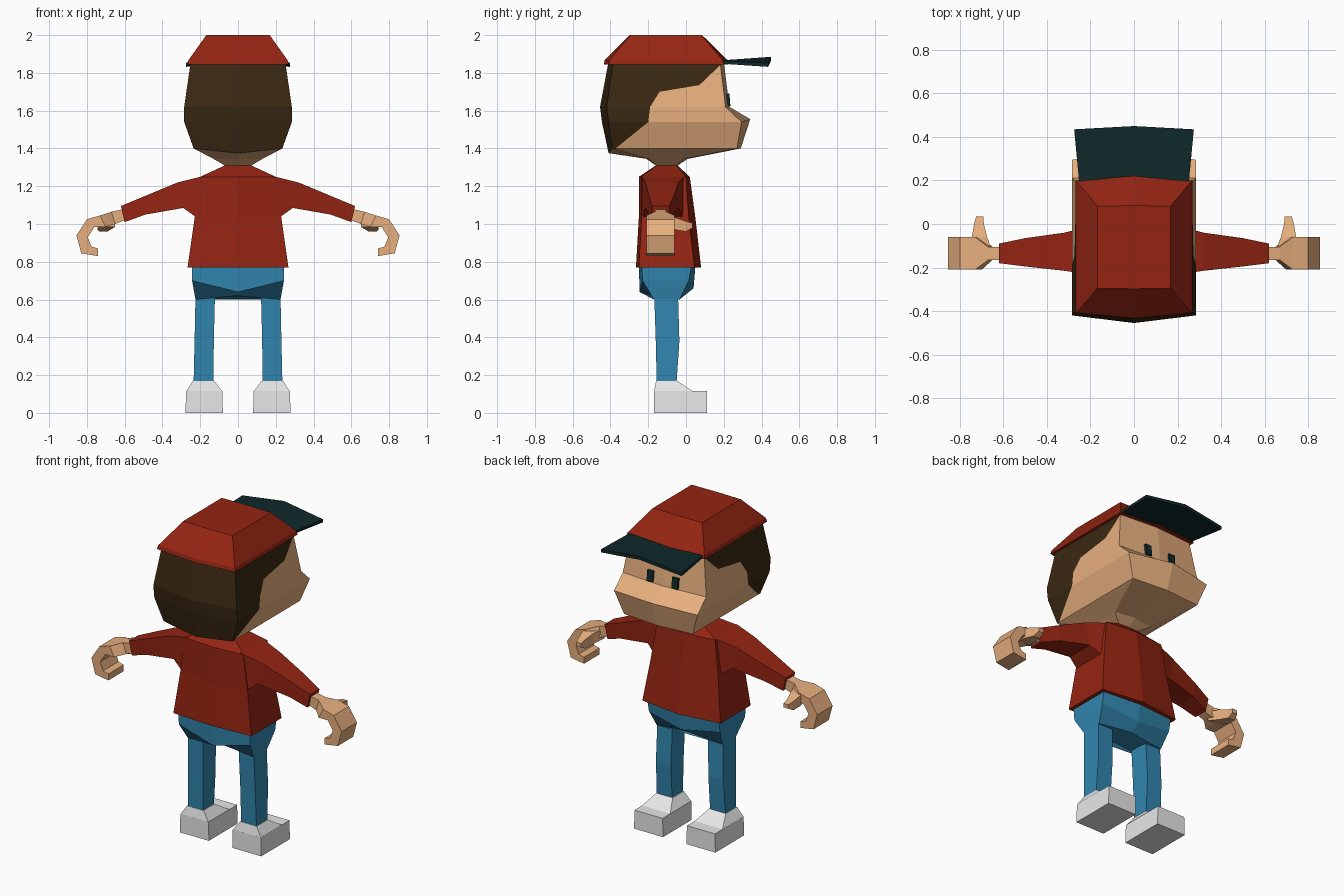
import bpy
import bmesh
from mathutils import Vector

cube = bpy.data.objects.get("Cube")
if cube:
    bpy.data.objects.remove(cube, do_unlink=True)


def material(name, rgb):
    mat = bpy.data.materials.new(name)
    mat.use_nodes = True
    colour = (*rgb, 1.0)
    mat.diffuse_color = colour
    shader = mat.node_tree.nodes["Principled BSDF"]
    shader.inputs["Base Color"].default_value = colour
    shader.inputs["Roughness"].default_value = 0.9
    return mat


RED = material("red cloth", (0.30, 0.018, 0.006))
SKIN = material("skin", (0.80, 0.43, 0.21))
HAIR = material("brown hair", (0.042, 0.021, 0.006))
BLUE = material("blue denim", (0.032, 0.24, 0.43))
WHITE = material("white shoe", (0.80, 0.80, 0.80))
DARK = material("dark teal", (0.005, 0.022, 0.023))


def add_loft(bm, rings, side=1):
    """Skin a row of equal rings and close both ends."""
    rows = [[bm.verts.new((side * x, y, z)) for x, y, z in ring] for ring in rings]
    for low, high in zip(rows, rows[1:]):
        for i in range(len(low)):
            j = (i + 1) % len(low)
            bm.faces.new((low[i], low[j], high[j], high[i]))
    bm.faces.new(rows[0])
    bm.faces.new(rows[-1])


def finish(name, bm, *mats):
    bmesh.ops.recalc_face_normals(bm, faces=bm.faces)
    mesh = bpy.data.meshes.new(name)
    bm.to_mesh(mesh)
    bm.free()
    for mat in mats:
        mesh.materials.append(mat)
    obj = bpy.data.objects.new(name, mesh)
    bpy.context.collection.objects.link(obj)
    return obj


def part(name, mat, *lofts, side=1):
    bm = bmesh.new()
    for rings in lofts:
        add_loft(bm, rings, side)
    return finish(name, bm, mat)


def body_ring(z, w, back, back_mid, front, front_mid, z_back=None, z_front=None):
    """Six-sided level ring with a slight point at the back and front middle."""
    zb = z if z_back is None else z_back
    zf = z if z_front is None else z_front
    return [(-w, back, z), (0, back_mid, zb), (w, back, z),
            (w, front, z), (0, front_mid, zf), (-w, front, z)]


def flat_ring(z, x0, x1, y0, y1):
    return [(x0, y0, z), (x1, y0, z), (x1, y1, z), (x0, y1, z)]


def limb_ring(top, bottom, y0, y1):
    """Upright ring across a limb, from its top and bottom (x, z) points."""
    (xt, zt), (xb, zb) = top, bottom
    return [(xb, y0, zb), (xb, y1, zb), (xt, y1, zt), (xt, y0, zt)]


# Head: one loft, with the hairline cut into the side faces
bm = bmesh.new()
add_loft(bm, [
    body_ring(1.31, 0.07, -0.155, -0.16, -0.05, -0.045),
    body_ring(1.345, 0.13, -0.20, -0.21, -0.01, 0.01),
    body_ring(1.40, 0.235, -0.39, -0.41, 0.27, 0.29, z_back=1.375),
    body_ring(1.54, 0.285, -0.41, -0.445, 0.295, 0.34, z_front=1.555),
    body_ring(1.62, 0.285, -0.42, -0.455, 0.21, 0.23),
    body_ring(1.86, 0.25, -0.385, -0.41, 0.18, 0.20),
])
bmesh.ops.recalc_face_normals(bm, faces=bm.faces)
hairline = [(-0.385, 1.39), (-0.20, 1.54), (-0.19, 1.62), (-0.14, 1.70),
            (0.07, 1.735), (0.18, 1.84), (0.185, 1.90)]
for (ya, za), (yb, zb) in zip(hairline, hairline[1:]):
    bm.normal_update()
    sides = [f for f in bm.faces if abs(f.normal.x) > 0.8]
    geom = sides + list({e for f in sides for e in f.edges})
    geom += list({v for f in sides for v in f.verts})
    bmesh.ops.bisect_plane(bm, geom=geom, plane_co=(0, ya, za),
                           plane_no=(0, za - zb, yb - ya), dist=0.0005)


def is_hair(point):
    for (ya, za), (yb, zb) in zip(hairline, hairline[1:]):
        if za <= point.z <= zb:
            return point.y < ya + (yb - ya) * (point.z - za) / (zb - za)
    return False


bm.normal_update()
for f in bm.faces:
    f.material_index = int(f.normal.z > -0.6 and is_hair(f.calc_center_median()))
finish("head", bm, SKIN, HAIR)

# Eyes: small dark plates on the face
for side, label in ((1, "left"), (-1, "right")):
    part(label + "_eye", DARK, [flat_ring(1.625, 0.065, 0.105, 0.21, 0.235),
                                flat_ring(1.69, 0.065, 0.105, 0.205, 0.23)], side=side)

# Cap: thin band, sloping crown and a bent peak
part("cap_crown", RED, [
    body_ring(1.845, 0.268, -0.41, -0.435, 0.20, 0.225),
    body_ring(1.868, 0.262, -0.405, -0.43, 0.195, 0.22),
    body_ring(2.0, 0.168, -0.295, -0.298, 0.082, 0.085),
])


def peak_ring(x, y_in, y_out, z_out):
    return [(x, y_in, 1.85), (x, y_out, z_out - 0.02),
            (x, y_out, z_out), (x, y_in, 1.865)]


part("cap_peak", DARK, [
    [(x * 1.1 if y > 0.3 else x, y, z) for x, y, z in ring] for ring in (
        peak_ring(-0.25, 0.17, 0.435, 1.852),
        peak_ring(0, 0.18, 0.45, 1.885),
        peak_ring(0.25, 0.17, 0.435, 1.852))])

# Shirt body and hips
part("shirt", RED, [
    body_ring(0.77, 0.267, -0.25, -0.265, 0.045, 0.08),
    body_ring(1.03, 0.23, -0.235, -0.25, 0.015, 0.05),
    body_ring(1.25, 0.20, -0.235, -0.25, 0.0, 0.02),
    body_ring(1.31, 0.07, -0.155, -0.16, -0.05, -0.045),
])
part("hips", BLUE, [
    body_ring(0.60, 0.225, -0.17, -0.17, -0.035, -0.025, z_back=0.62, z_front=0.62),
    body_ring(0.70, 0.243, -0.23, -0.245, 0.015, 0.04, z_back=0.64, z_front=0.66),
    body_ring(0.78, 0.245, -0.235, -0.25, 0.03, 0.05),
])

for side, label in ((1, "left"), (-1, "right")):
    # Sleeve, running from inside the shirt out to the cuff
    part(label + "_sleeve", RED, [
        limb_ring((0.18, 1.255), (0.20, 1.02), -0.235, -0.01),
        limb_ring((0.32, 1.22), (0.29, 1.085), -0.215, -0.04),
        limb_ring((0.50, 1.145), (0.49, 1.05), -0.195, -0.065),
        limb_ring((0.62, 1.095), (0.60, 1.01), -0.18, -0.09),
    ], side=side)
    # Curled hand with a thumb pointing ahead
    palm = (-0.21, -0.06)
    part(label + "_hand", SKIN, [
        limb_ring((0.60, 1.08), (0.60, 1.02), -0.165, -0.105),
        limb_ring((0.67, 1.065), (0.65, 1.0), -0.165, -0.105),
        limb_ring((0.73, 1.045), (0.70, 0.985), *palm),
        limb_ring((0.80, 1.025), (0.76, 0.985), *palm),
        limb_ring((0.855, 0.94), (0.795, 0.93), *palm),
        limb_ring((0.83, 0.845), (0.775, 0.88), *palm),
        limb_ring((0.74, 0.83), (0.74, 0.87), *palm),
    ], [
        [(x0, y, z0), (x1, y, z0), (x1, y, z1), (x0, y, z1)]
        for x0, x1, y, z0, z1 in (
            (0.65, 0.73, -0.13, 0.985, 1.04),
            (0.675, 0.745, -0.06, 0.97, 1.035),
            (0.69, 0.735, 0.0, 0.96, 1.015),
            (0.692, 0.725, 0.035, 0.98, 1.005))
    ], side=side)
    # Trouser leg
    part(label + "_leg", BLUE, [
        flat_ring(0.16, 0.13, 0.235, -0.155, -0.05),
        flat_ring(0.38, 0.128, 0.23, -0.16, -0.035),
        flat_ring(0.62, 0.122, 0.225, -0.168, -0.042),
    ], side=side)
    # Shoe: flat sole block with a sloping upper
    part(label + "_shoe", WHITE, [
        flat_ring(0, 0.08, 0.278, -0.17, 0.11),
        flat_ring(0.115, 0.083, 0.275, -0.17, 0.11),
    ], [
        flat_ring(0.114, 0.083, 0.275, -0.17, 0.037),
        flat_ring(0.17, 0.125, 0.238, -0.158, -0.048),
    ], side=side)
